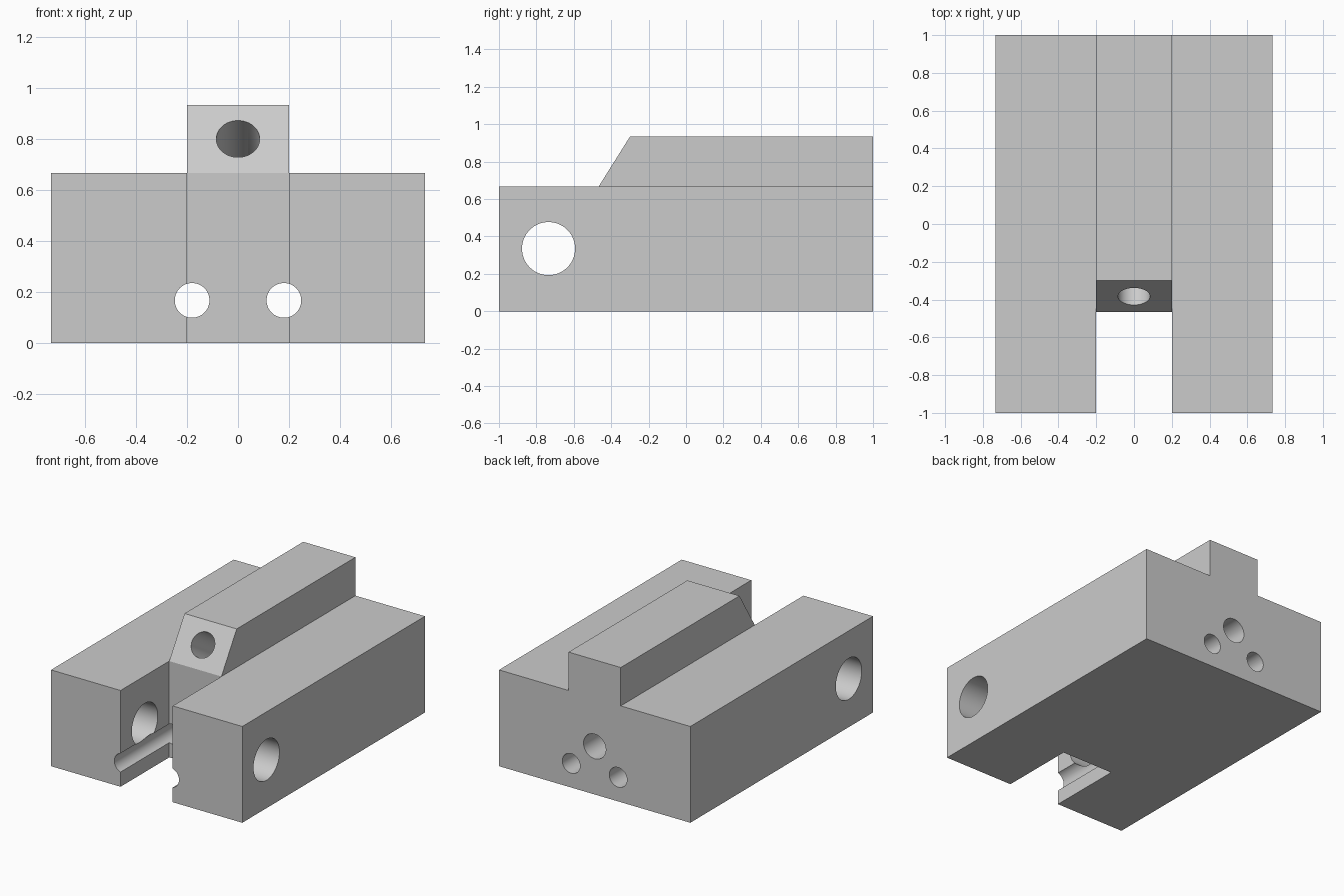
import bpy
import bmesh
from mathutils import Vector

cube = bpy.data.objects.get("Cube")
if cube:
    bpy.data.objects.remove(cube, do_unlink=True)

HALF_W, RIDGE_W = 0.733, 0.2
SHOULDER, TOP = 0.667, 0.933

grey = bpy.data.materials.new("plain grey")
grey.use_nodes = True
colour = (0.6, 0.6, 0.6, 1)
grey.diffuse_color = colour
grey.node_tree.nodes["Principled BSDF"].inputs["Base Color"].default_value = colour


def make_object(name, bm):
    bmesh.ops.recalc_face_normals(bm, faces=bm.faces)
    mesh = bpy.data.meshes.new(name)
    bm.to_mesh(mesh)
    bm.free()
    mesh.materials.append(grey)
    obj = bpy.data.objects.new(name, mesh)
    bpy.context.collection.objects.link(obj)
    return obj


def side_profile(name, points, x0, x1):
    """Extrude a (y, z) outline from x0 to x1."""
    bm = bmesh.new()
    face = bm.faces.new([bm.verts.new((x0, y, z)) for y, z in points])
    ext = bmesh.ops.extrude_face_region(bm, geom=[face])
    moved = [v for v in ext["geom"] if isinstance(v, bmesh.types.BMVert)]
    bmesh.ops.translate(bm, verts=moved, vec=(x1 - x0, 0, 0))
    return make_object(name, bm)


def rod(name, start, end, radius):
    """Cylinder between two points."""
    start, end = Vector(start), Vector(end)
    bm = bmesh.new()
    bmesh.ops.create_cone(bm, cap_ends=True, segments=64, radius1=radius,
                          radius2=radius, depth=(end - start).length)
    obj = make_object(name, bm)
    obj.location = (start + end) / 2
    obj.rotation_mode = 'QUATERNION'
    obj.rotation_quaternion = (end - start).to_track_quat('Z', 'Y')
    return obj


def rect(y0, y1, z0, z1):
    return [(y0, z0), (y1, z0), (y1, z1), (y0, z1)]


# Solid block
body = side_profile("slide_block", rect(-1, 1, 0, TOP), -HALF_W, HALF_W)

# Shoulders beside the ridge
cutters = [side_profile("shoulder_cutter", rect(-1.2, 1.2, SHOULDER, 1.2),
                        s * RIDGE_W, s * 0.9) for s in (-1, 1)]

# Front slot with the sloping nose of the ridge above it
slope = Vector((0, 0.167, TOP - SHOULDER))
rise = slope * 0.5
slot = [(-1.2, -0.2), (-0.467, -0.2), (-0.467, SHOULDER), (-0.3, TOP),
        (-0.3 + rise.y, TOP + rise.z), (-1.2, TOP + rise.z)]
cutters.append(side_profile("slot_cutter", slot, -RIDGE_W, RIDGE_W))

# Cross hole through both arms
cutters.append(rod("cross_hole_cutter", (-1, -0.735, 0.335), (1, -0.735, 0.335), 0.142))

# Twin lengthwise holes
for s in (-1, 1):
    cutters.append(rod("long_hole_cutter", (s * 0.18, -1.2, 0.167),
                       (s * 0.18, 1.2, 0.167), 0.068))

# Channel square to the nose, meeting a level one from the back
mouth = Vector((0, -0.383, 0.8))
inward = Vector((0, slope.z, -slope.y)).normalized()
elbow = mouth + inward * ((mouth.z - 0.333) / -inward.z)
cutters.append(rod("nose_hole_cutter", mouth - inward * 0.2, elbow, 0.085))
cutters.append(rod("back_hole_cutter", elbow, (0, 1.2, 0.333), 0.0855))

# Cut everything out of the block
for cutter in cutters:
    cutter.hide_render = True
    mod = body.modifiers.new(cutter.name, 'BOOLEAN')
    mod.operation = 'DIFFERENCE'
    mod.solver = 'EXACT'
    mod.object = cutter

bpy.context.view_layer.update()
graph = bpy.context.evaluated_depsgraph_get()
body_mesh = bpy.data.meshes.new_from_object(body.evaluated_get(graph))
body.modifiers.clear()
body.data = body_mesh
for cutter in cutters:
    bpy.data.objects.remove(cutter, do_unlink=True)

# Smooth bores, crisp edges
bpy.ops.object.select_all(action='DESELECT')
body.select_set(True)
bpy.context.view_layer.objects.active = body
bpy.ops.object.shade_smooth_by_angle(angle=0.5)
